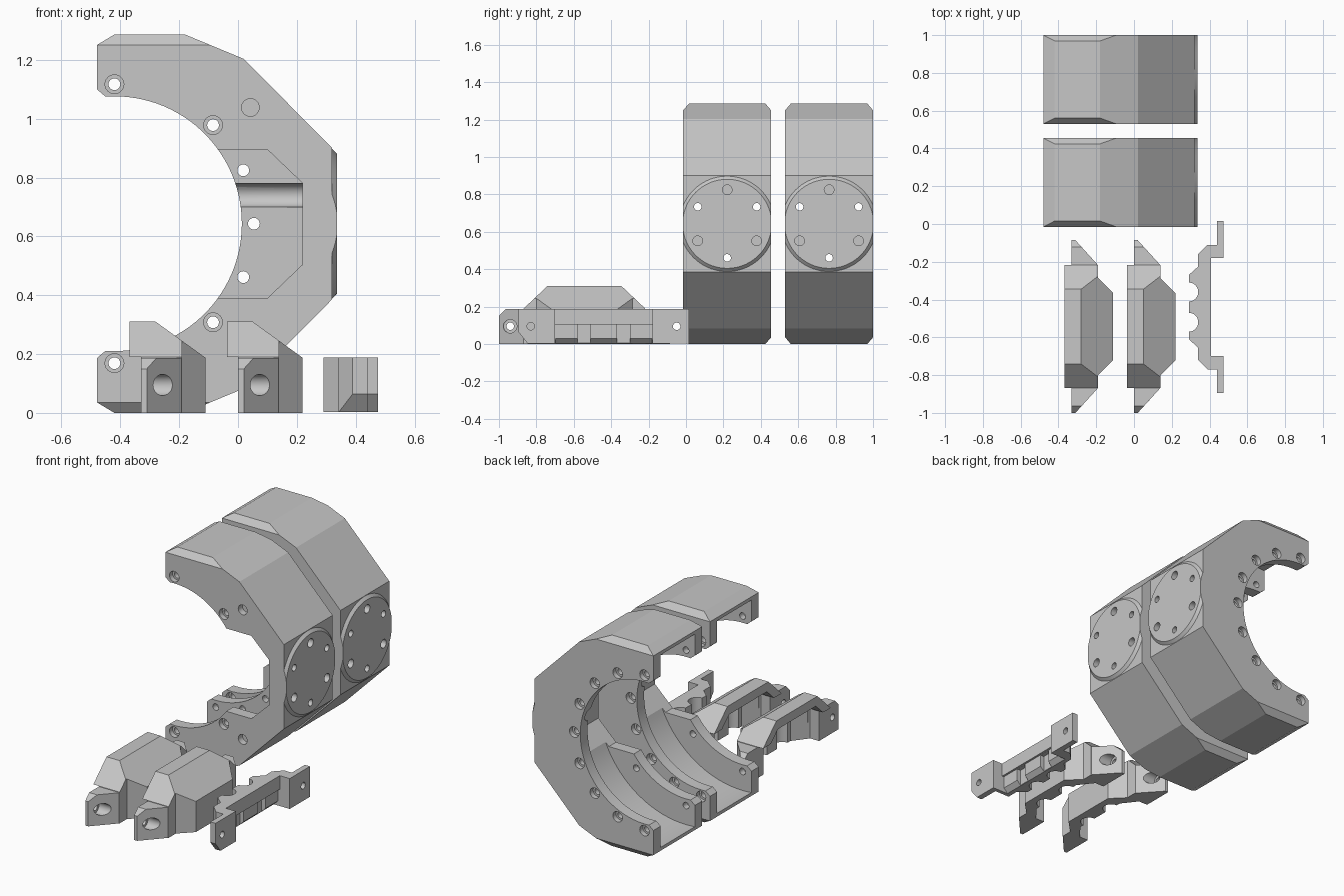
import bpy, bmesh, math
from mathutils import Vector

if "Cube" in bpy.data.objects:
    bpy.data.objects.remove(bpy.data.objects["Cube"])

grey = bpy.data.materials.new("light_grey")
grey.diffuse_color = (0.57, 0.57, 0.57, 1)
grey.use_nodes = True
grey.node_tree.nodes["Principled BSDF"].inputs["Base Color"].default_value = grey.diffuse_color


def prism(name, pts, axis, a, b):
    """Extrude a 2D outline along an axis: x takes (y,z), y takes (x,z), z takes (x,y)."""
    def place(p, t):
        return {"x": (t, p[0], p[1]), "y": (p[0], t, p[1]), "z": (p[0], p[1], t)}[axis]
    bm = bmesh.new()
    lo = [bm.verts.new(place(p, a)) for p in pts]
    hi = [bm.verts.new(place(p, b)) for p in pts]
    n = len(pts)
    bm.faces.new(lo)
    bm.faces.new(hi)
    for i in range(n):
        bm.faces.new((lo[i], lo[(i + 1) % n], hi[(i + 1) % n], hi[i]))
    bmesh.ops.recalc_face_normals(bm, faces=bm.faces)
    me = bpy.data.meshes.new(name)
    bm.to_mesh(me)
    bm.free()
    me.materials.append(grey)
    ob = bpy.data.objects.new(name, me)
    bpy.context.collection.objects.link(ob)
    return ob


def circle(cx, cy, r, n=24):
    return [(cx + r * math.cos(2 * math.pi * i / n), cy + r * math.sin(2 * math.pi * i / n))
            for i in range(n)]


def combine(ob, other, op="DIFFERENCE"):
    """Apply a boolean and delete the helper."""
    m = ob.modifiers.new("bool", "BOOLEAN")
    m.object, m.operation, m.solver = other, op, "EXACT"
    dg = bpy.context.evaluated_depsgraph_get()
    me = bpy.data.meshes.new_from_object(ob.evaluated_get(dg))
    ob.modifiers.clear()
    ob.data = me
    bpy.data.objects.remove(other, do_unlink=True)


def cut(ob, pts, axis, a, b):
    combine(ob, prism("cutter", pts, axis, a, b))


def finish(ob):
    bpy.ops.object.select_all(action="DESELECT")
    ob.select_set(True)
    bpy.context.view_layer.objects.active = ob
    bpy.ops.object.shade_smooth_by_angle(angle=math.radians(18))


def copy(ob, name, offset):
    c = ob.copy()
    c.data = ob.data.copy()
    c.name = name
    c.location = Vector(offset)
    bpy.context.collection.objects.link(c)


# ---- housing: C-shaped shell ----
CX, CZ, R = -0.42, 0.643, 0.433
Y0, Y1, WALL = -0.015, 0.455, 0.07
YM = (Y0 + Y1) / 2
upper = [(-0.48, 1.25), (-0.42, 1.286), (-0.18, 1.286), (0.02, 1.203), (0.32, 0.9)]
lower = [(x, 2 * CZ - z) for x, z in reversed(upper)]
arc = [(CX + R * math.cos(math.radians(t)), CZ + R * math.sin(math.radians(t)))
       for t in [-94 + 188 * i / 56 for i in range(57)]]
outline = upper + lower + [(-0.48, 0.186)] + arc + [(-0.48, 1.10)]
housing = prism("housing_front", outline, "y", Y0, Y1)

# chamfered long edges at the top and bottom
for s in (1, -1):
    for yo, d in ((Y0, 1), (Y1, -1)):
        cut(housing, [(yo - d * 0.03, CZ + s * 0.572), (yo + d * 0.065, CZ + s * 0.683),
                      (yo - d * 0.03, CZ + s * 0.683)], "x", -0.7, 0.5)

# round side pad with bevelled rim, trimmed to the shell width
pad = prism("pad", circle(YM, CZ, 0.256, 72), "x", 0.319, 0.336)
for v in pad.data.vertices:
    if v.co.x > 0.33:
        v.co.y = YM + (v.co.y - YM) * 0.93
        v.co.z = CZ + (v.co.z - CZ) * 0.93
combine(pad, prism("trim", [(Y0, 0), (Y1, 0), (Y1, 1.3), (Y0, 1.3)], "x", 0, 0.5), "INTERSECT")
combine(housing, pad, "UNION")

# round cavity between the end walls, and an angular pocket open to the front
cut(housing, circle(CX, CZ, 0.59, 96), "y", Y0 + WALL, Y1 - WALL)
pocket = [(-0.3, 0.895), (0.10, 0.895), (0.22, 0.78), (0.22, 0.505), (0.10, 0.39), (-0.3, 0.39)]
cut(housing, pocket, "y", Y0 - 0.1, Y1 - WALL - 0.002)
# cable groove in the rear wall
cut(housing, circle(Y1 - WALL, 0.74, 0.04), "x", -0.2, 0.219)

# counterbored rim holes: nine at the rear, four at the front
for k in range(-4, 5):
    a = math.radians(22.5 * k)
    x, z = CX + 0.474 * math.cos(a), CZ + 0.474 * math.sin(a)
    cut(housing, circle(x, z, 0.02), "y", Y1 - 0.15, Y1 + 0.1)
    cut(housing, circle(x, z, 0.032), "y", Y1 - 0.03, Y1 + 0.1)
    if abs(k) in (2, 4):
        cut(housing, circle(x, z, 0.02), "y", Y0 - 0.1, Y0 + 0.15)
        cut(housing, circle(x, z, 0.032), "y", Y0 - 0.1, Y0 + 0.03)
# blind locating holes
for s in (1, -1):
    cut(housing, circle(0.042, CZ + s * 0.395, 0.03), "y", Y0 - 0.1, Y0 + 0.04)
# pad screw holes, alternately through and blind
for k in range(6):
    a = math.radians(30 + 60 * k)
    y, z = YM + 0.182 * math.cos(a), CZ + 0.182 * math.sin(a)
    through = k % 2 == 0
    cut(housing, circle(y, z, 0.02 if through else 0.026), "x", 0.1 if through else 0.28, 0.5)
finish(housing)
copy(housing, "housing_rear", (0, 0.545, 0))

# ---- cover: faceted arch with bolt tabs ----
YC = -0.543


def mirror_y(half, c):
    """Complete an outline that is symmetric in y, y being the last coordinate."""
    return half + [(x, 2 * c - y) for x, y in reversed(half)]


def mirror_side(half, c):
    """Complete a (y,z) outline that is symmetric in y."""
    return half + [(2 * c - y, z) for y, z in reversed(half)]


cover = prism("cover_right", [(-0.038, 0.31), (0.05, 0.31), (0.22, 0.187), (0.22, 0), (0, 0),
                              (0, 0.19), (-0.038, 0.19)], "y", -0.95, -0.1)
plan = mirror_y([(-0.06, -0.868), (0.14, -0.868), (0.14, -0.80), (0.22, -0.72)], YC)
combine(cover, prism("plan", plan, "z", -0.1, 0.5), "INTERSECT")
side = mirror_side([(-0.868, -0.1), (-0.868, 0.19), (-0.74, 0.311)], YC)
combine(cover, prism("side", side, "x", -0.2, 0.4), "INTERSECT")
# end tabs with slanted outer faces
tabs = prism("tabs", mirror_y([(0, -1), (0.02, -1), (0.138, -0.87)], YC), "z", 0, 0.187)
tside = mirror_side([(-1.01, -0.1), (-1.01, 0.14), (-0.95, 0.2)], YC)
combine(tabs, prism("tab_side", tside, "x", -0.2, 0.4), "INTERSECT")
combine(cover, tabs, "UNION")
# hollow inside with upright grooves and an arched top
hollow = mirror_y([(-0.1, -0.81), (0.06, -0.81), (0.13, -0.72)], YC)
cut(cover, hollow, "z", -0.1, 0.191)
cut(cover, mirror_side([(-0.80, 0.1), (-0.80, 0.185), (-0.725, 0.255)], YC), "x", -0.2, 0.07)
for dy in (-0.1, 0.1):
    cut(cover, circle(0.13, YC + dy, 0.05), "z", -0.1, 0.185)
# counterbored bolt holes
for y in (-0.94, 2 * YC + 0.94):
    cut(cover, circle(y, 0.095, 0.02), "x", -0.2, 0.4)
    cut(cover, circle(y, 0.095, 0.036), "x", 0.025, 0.4)
finish(cover)
copy(cover, "cover_left", (-0.33, 0, 0))

# ---- bracket: stepped bar with grooves ----
YB = -0.44
half_out = [(0.475, -0.895), (0.475, -0.70), (0.408, -0.70)]
half_in = [(0.44, -0.895), (0.44, -0.77), (0.39, -0.77), (0.34, -0.72), (0.34, -0.655), (0.29, -0.61)]
outer = mirror_y(half_out, YB)
inner = list(reversed(mirror_y(half_in, YB)))
bracket = prism("bracket", outer + inner, "z", 0.003, 0.188)
for dy in (-0.08, 0.08):
    cut(bracket, circle(0.29, YB + dy, 0.05, 32), "z", -0.1, 0.4)
# shallow ledge, bevelled lower edge and two deeper notches on the outer side
cut(bracket, [(0.395, -0.70), (0.43, -0.70), (0.43, -0.18), (0.395, -0.18)], "z", -0.1, 0.105)
cut(bracket, [(0.415, 0.05), (0.415, -0.05), (0.33, -0.035)], "y", -0.699, -0.181)
for dy in (-0.105, 0.105):
    notch = [(x, YB + dy + o) for x, o in ((0.37, -0.035), (0.43, -0.035), (0.43, 0.035), (0.37, 0.035))]
    cut(bracket, notch, "z", -0.1, 0.104)
# chamfered lower front edges and screw holes
cut(bracket, [(-0.92, 0.095), (-0.92, -0.05), (-0.805, -0.05)], "x", 0.43, 0.6)
cut(bracket, [(-0.80, 0.104), (-0.80, -0.04), (-0.69, -0.04)], "x", 0.2, 0.44)
for y in (-0.83, -0.05):
    cut(bracket, circle(y, 0.095, 0.02), "x", 0.2, 0.6)
finish(bracket)
